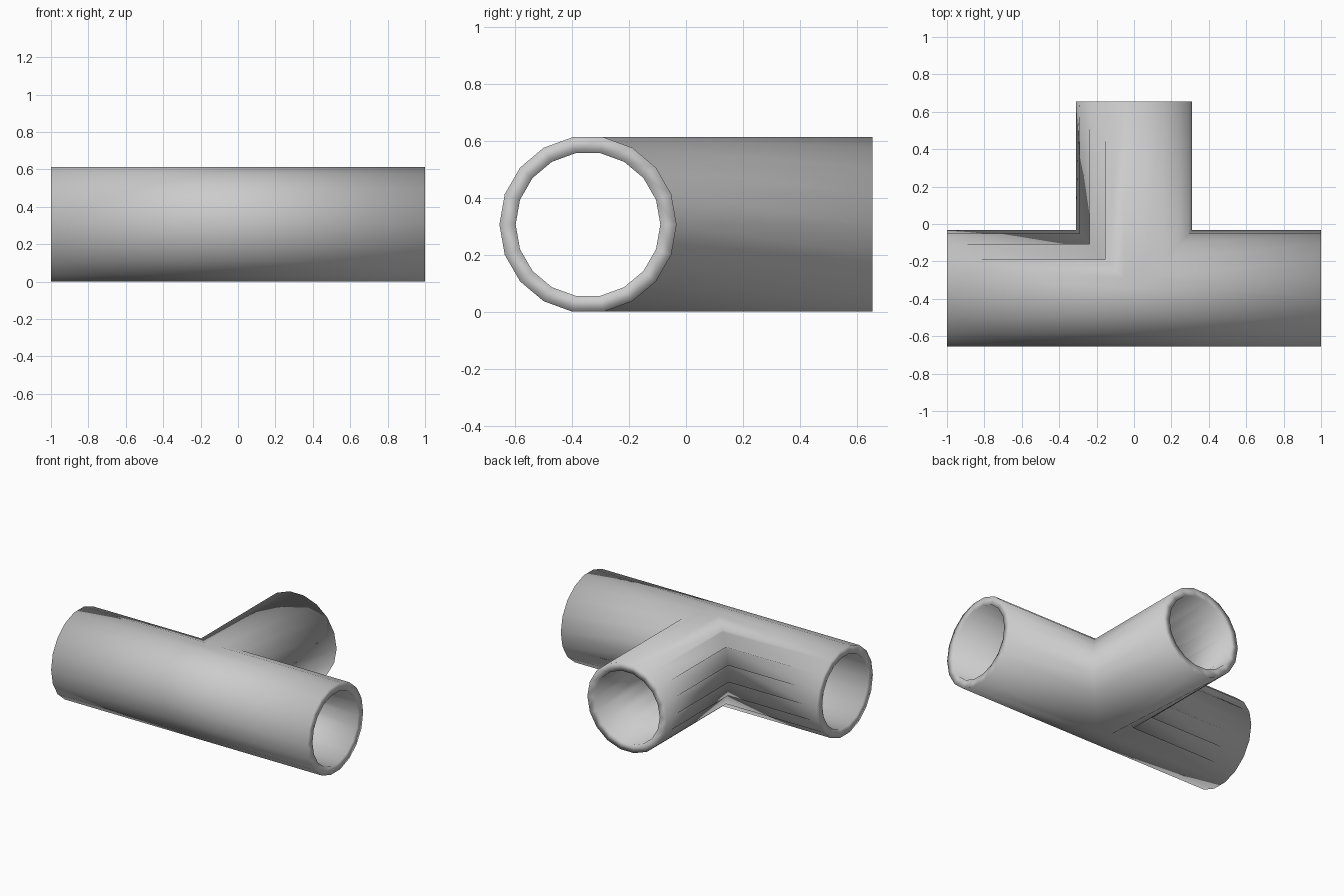
import bpy
import bmesh
from math import cos, sin, radians

cube = bpy.data.objects.get("Cube")
if cube:
    bpy.data.objects.remove(cube, do_unlink=True)

SIDES = 18
STEP = radians(360 / SIDES)
OUTER, INNER = 0.311, 0.254
END_Y = 0.655
AXIS_Y = OUTER - END_Y
AXIS_Z = OUTER * sin(4 * STEP)
FOLDS = range(-3, 4)

bm = bmesh.new()


def face(*verts):
    bm.faces.new(verts)


def run_ring(x, r):
    """Ring around the straight run at the given x."""
    return {k: bm.verts.new((x, AXIS_Y + r * cos(k * STEP), AXIS_Z + r * sin(k * STEP)))
            for k in range(-4, 14)}


def branch_ring(r):
    """Open end of the side branch; each half is numbered from its own side."""
    return {s: {k: bm.verts.new((s * r * cos(k * STEP), END_Y, AXIS_Z + r * sin(k * STEP)))
                for k in range(-4, 5)} for s in (-1, 1)}


def mitre(s, r):
    """Seam where the run meets one half of the branch."""
    return {k: bm.verts.new((s * r * cos(k * STEP), AXIS_Y + r * cos(k * STEP),
                             AXIS_Z + r * sin(k * STEP))) for k in range(-4, 5)}


def shell(r, other, depth):
    """One tee-shaped skin, folded along the seam on one side."""
    ends = {s: run_ring(s, r) for s in (-1, 1)}
    mouth = branch_ring(r)
    seam = {s: mitre(s, r) for s in (-1, 1)}

    # Front half of the run
    for k in range(5, 13):
        face(ends[-1][k], ends[-1][k + 1], ends[1][k + 1], ends[1][k])

    # Flat strips on top and underneath
    for k, far in ((4, 5), (-4, 13)):
        face(ends[-1][far], ends[-1][k], seam[-1][k], seam[1][k], ends[1][k], ends[1][far])
        face(seam[-1][k], mouth[-1][k], mouth[1][k], seam[1][k])

    # Plain corner
    for k in range(-4, 4):
        face(ends[1][k], ends[1][k + 1], seam[1][k + 1], seam[1][k])
        face(mouth[1][k], mouth[1][k + 1], seam[1][k + 1], seam[1][k])

    # Folded corner: the upper edge of each strip tucks under its neighbour
    a, b, m = ends[-1], mouth[-1], seam[-1]
    tucked = dict(m)
    for k in FOLDS:
        rr = r + (other - r) * depth
        c = rr * cos(k * STEP)
        tucked[k] = bm.verts.new((-c, AXIS_Y + c, AXIS_Z + rr * sin(k * STEP)))
        face(m[k], tucked[k], a[k])
        face(m[k], tucked[k], b[k])
    for k in range(-3, 5):
        t, low = tucked[k], m[k - 1]
        face(t, a[k - 1], a[k])
        face(t, low, a[k - 1])
        face(low, b[k], t)
        face(low, b[k - 1], b[k])

    # Open loops used for the rims
    loops = [[ends[s][k] for k in range(-4, 14)] for s in (-1, 1)]
    loops.append([mouth[1][k] for k in range(-4, 5)] +
                 [mouth[-1][k] for k in range(4, -5, -1)])
    return loops


# Outer skin, bore and the three rims joining them
for out, bore in zip(shell(OUTER, INNER, 0.5), shell(INNER, OUTER, 0.25)):
    for i in range(SIDES):
        j = (i + 1) % SIDES
        face(out[i], out[j], bore[j], bore[i])

bmesh.ops.recalc_face_normals(bm, faces=bm.faces[:])
for f in bm.faces:
    f.smooth = True

mesh = bpy.data.meshes.new("pipe_tee")
bm.to_mesh(mesh)
bm.free()
pipe = bpy.data.objects.new("pipe_tee", mesh)
bpy.context.collection.objects.link(pipe)

# Plain grey finish
grey = bpy.data.materials.new("light_grey")
grey.use_nodes = True
colour = (0.6, 0.6, 0.6, 1)
grey.diffuse_color = colour
grey.node_tree.nodes["Principled BSDF"].inputs["Base Color"].default_value = colour
mesh.materials.append(grey)
